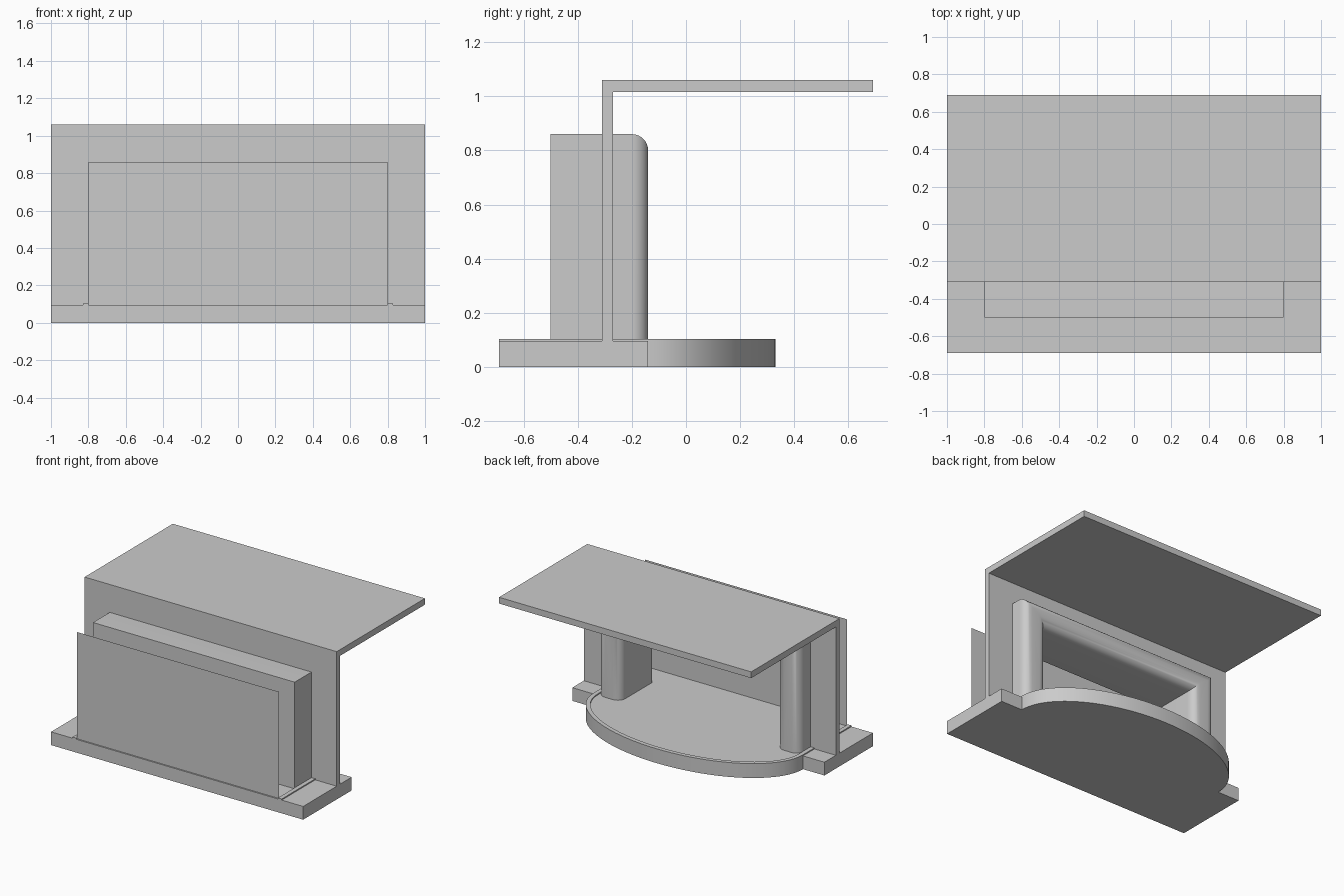
import bpy, bmesh, math

if "Cube" in bpy.data.objects:
    bpy.data.objects.remove(bpy.data.objects["Cube"])


def extrude_outline(name, points, vec, smooth=False, round_y=None, radius=0.06):
    """Closed 3D outline swept along vec; edges lying at y=round_y can be rounded."""
    bm = bmesh.new()
    face = bm.faces.new([bm.verts.new(p) for p in points])
    new = bmesh.ops.extrude_face_region(bm, geom=[face])
    bmesh.ops.translate(bm, vec=vec,
                        verts=[g for g in new["geom"] if isinstance(g, bmesh.types.BMVert)])
    bmesh.ops.recalc_face_normals(bm, faces=bm.faces)
    if round_y is not None:
        low = min(v.co.z for v in bm.verts) + 1e-4
        edges = [e for e in bm.edges
                 if all(abs(v.co.y - round_y) < 1e-4 for v in e.verts)
                 and any(v.co.z > low for v in e.verts)]
        bmesh.ops.bevel(bm, geom=edges, offset=radius, segments=8,
                        profile=0.5, affect='EDGES', clamp_overlap=True)
    mesh = bpy.data.meshes.new(name)
    bm.to_mesh(mesh)
    bm.free()
    ob = bpy.data.objects.new(name, mesh)
    bpy.context.collection.objects.link(ob)
    if smooth:
        bpy.ops.object.select_all(action='DESELECT')
        ob.select_set(True)
        bpy.context.view_layer.objects.active = ob
        bpy.ops.object.shade_smooth_by_angle(angle=math.radians(30))
    return ob


def arc(rx, ry, z, n=48):
    """Half ellipse bulging towards +y, from +x to -x."""
    return [(rx * math.cos(math.pi * i / n), -0.14 + ry * math.sin(math.pi * i / n), z)
            for i in range(n + 1)]


def arch(w, top, inner_w, inner_top, y, z=0.095):
    """Upside-down U outline in the xz plane."""
    return [(-w, y, z), (-w, y, top), (w, y, top), (w, y, z),
            (inner_w, y, z), (inner_w, y, inner_top),
            (-inner_w, y, inner_top), (-inner_w, y, z)]


# Hearth slab with a bowed edge
extrude_outline("hearth_slab",
                [(-1, -0.69, 0), (1, -0.69, 0), (1, -0.14, 0)] + arc(0.83, 0.47, 0) + [(-1, -0.14, 0)],
                (0, 0, 0.095), smooth=True)

# Thin raised rim following the bow
extrude_outline("hearth_rim",
                [(0.83, -0.69, 0.095)] + arc(0.83, 0.47, 0.095) + [(-0.83, -0.69, 0.095),
                 (-0.8, -0.69, 0.095)] + arc(0.8, 0.44, 0.095)[::-1] + [(0.8, -0.69, 0.095)],
                (0, 0, 0.008), smooth=True)

# Upright wall and shelf as one L section, with the fire opening cut out
wall = extrude_outline("wall_and_shelf",
                       [(-1, -0.31, 0.09), (-1, -0.27, 0.09), (-1, -0.27, 1.015),
                        (-1, 0.69, 1.015), (-1, 0.69, 1.06), (-1, -0.31, 1.06)], (2, 0, 0))
cutter = extrude_outline("opening_cutter",
                         [(-0.7, -0.4, 0.05), (0.7, -0.4, 0.05), (0.7, -0.4, 0.78), (-0.7, -0.4, 0.78)],
                         (0, 0.2, 0))
cutter.hide_render = True
cutter.hide_set(True)
cut = wall.modifiers.new("opening", 'BOOLEAN')
cut.operation = 'DIFFERENCE'
cut.solver = 'EXACT'
cut.object = cutter

# Fireplace surround running through the wall, rounded on the +y end
extrude_outline("fire_surround", arch(0.8, 0.86, 0.62, 0.70, -0.5), (0, 0.36, 0),
                smooth=True, round_y=-0.14)

# Single-sheet panel behind the opening
mesh = bpy.data.meshes.new("fire_back_panel")
mesh.from_pydata([(-0.8, -0.68, 0.095), (0.8, -0.68, 0.095), (0.8, -0.68, 0.86), (-0.8, -0.68, 0.86)],
                 [], [(0, 1, 2, 3)])
bpy.context.collection.objects.link(bpy.data.objects.new("fire_back_panel", mesh))
